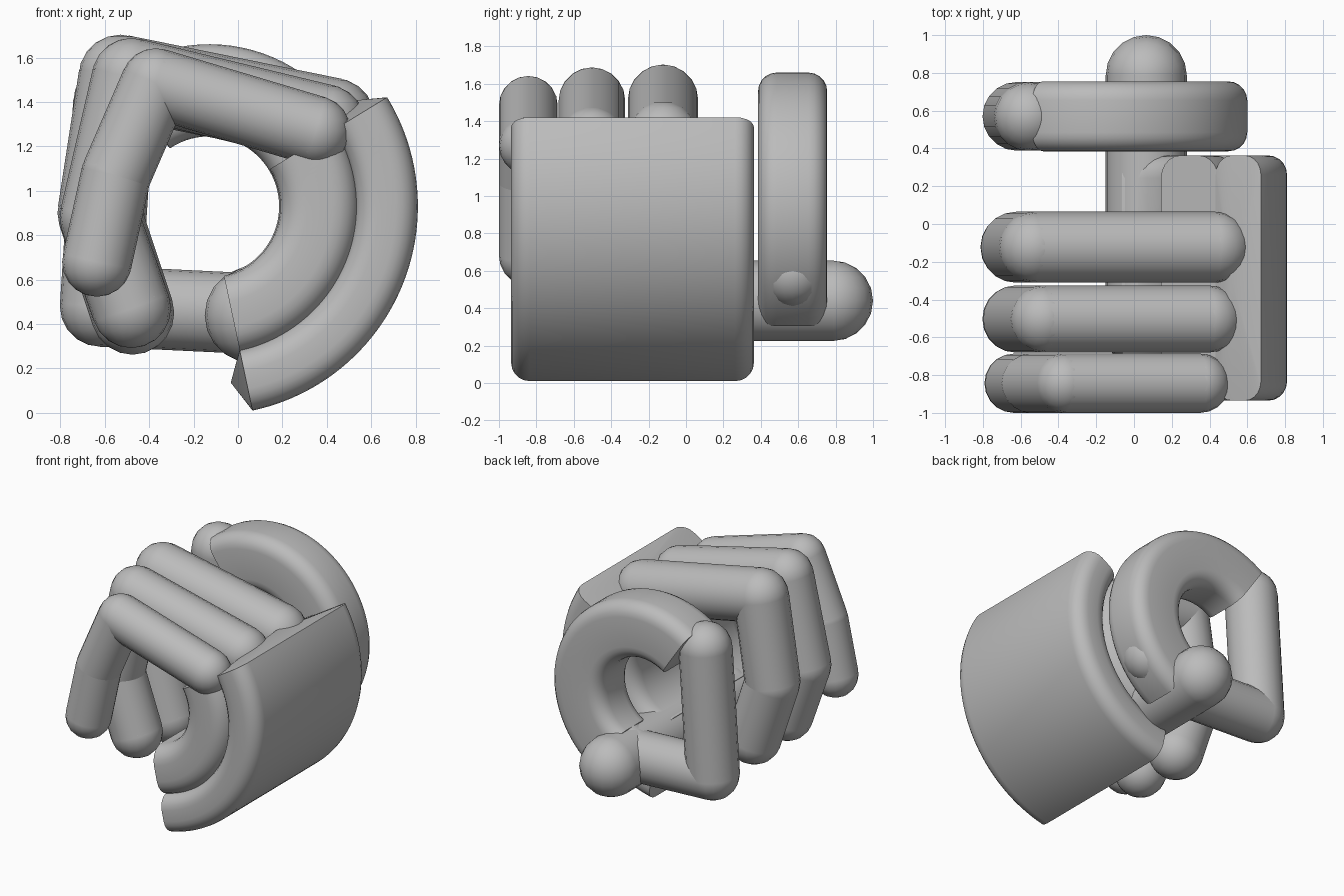
import bpy
import bmesh
from math import sin, cos, radians, pi
from mathutils import Vector, Matrix

cube = bpy.data.objects.get("Cube")
if cube:
    bpy.data.objects.remove(cube, do_unlink=True)

grey = bpy.data.materials.new("clay grey")
grey.use_nodes = True
grey.diffuse_color = (0.5, 0.5, 0.5, 1)
grey.node_tree.nodes["Principled BSDF"].inputs["Base Color"].default_value = (0.5, 0.5, 0.5, 1)

CX, CZ = -0.13, 0.93  # shared axis of the curled hand


def finish(name, bm):
    bmesh.ops.recalc_face_normals(bm, faces=bm.faces)
    mesh = bpy.data.meshes.new(name)
    bm.to_mesh(mesh)
    bm.free()
    mesh.materials.append(grey)
    obj = bpy.data.objects.new(name, mesh)
    bpy.context.collection.objects.link(obj)
    bpy.ops.object.select_all(action='DESELECT')
    bpy.context.view_layer.objects.active = obj
    obj.select_set(True)
    bpy.ops.object.shade_smooth_by_angle(angle=radians(35))
    return obj


def limb(name, points, radius):
    """Chain of round bones with ball joints."""
    bm = bmesh.new()
    points = [Vector(p) for p in points]
    for p in points:
        bmesh.ops.create_uvsphere(bm, u_segments=20, v_segments=10, radius=radius,
                                  matrix=Matrix.Translation(p))
    for a, b in zip(points, points[1:]):
        turn = (b - a).to_track_quat('Z', 'Y').to_matrix().to_4x4()
        bmesh.ops.create_cone(bm, segments=20, radius1=radius, radius2=radius,
                              depth=(b - a).length,
                              matrix=Matrix.Translation((a + b) / 2) @ turn)
    return finish(name, bm)


def rounded_profile(r0, r1, y0, y1, bevel, steps=5):
    corners = [(r1 - bevel, y1 - bevel), (r0 + bevel, y1 - bevel),
               (r0 + bevel, y0 + bevel), (r1 - bevel, y0 + bevel)]
    return [(r + bevel * cos(q * pi / 2 + i * pi / 2 / steps),
             y + bevel * sin(q * pi / 2 + i * pi / 2 / steps))
            for q, (r, y) in enumerate(corners) for i in range(steps + 1)]


def arc_body(name, r0, r1, y0, y1, bevel, start, end, point=4, steps=48):
    """Rounded bar swept round the axis, with shallow pointed ends."""
    bm = bmesh.new()

    def vert(r, y, deg):
        a = radians(deg)
        return bm.verts.new((CX + r * cos(a), y, CZ + r * sin(a)))

    profile = rounded_profile(r0, r1, y0, y1, bevel)
    rings = [[vert(r, y, start + (end - start) * i / steps) for r, y in profile]
             for i in range(steps + 1)]
    n = len(profile)
    for a, b in zip(rings, rings[1:]):
        for j in range(n):
            bm.faces.new((a[j], a[(j + 1) % n], b[(j + 1) % n], b[j]))
    for ring, deg in ((rings[0], start - point), (rings[-1], end + point)):
        tip = vert((r0 + r1) / 2, (y0 + y1) / 2, deg)
        for j in range(n):
            bm.faces.new((ring[j], ring[(j + 1) % n], tip))
    return finish(name, bm)


# Palm in two nested layers, and the ring behind it
arc_body("palm_outer", 0.66, 0.94, -0.935, 0.363, 0.1, -78, 31.5, 5)
arc_body("palm_inner", 0.32, 0.675, -0.93, 0.363, 0.12, -78, 31.5, 0)
arc_body("index_ring", 0.315, 0.73, 0.385, 0.755, 0.1, -59, 124, 3)

# Three curled fingers: base, knuckle, middle joint, tip
fingers = {
    "little_finger": (-0.843, 0.157, [(0.35, 1.27), (-0.37, 1.485), (-0.55, 1.07), (-0.635, 0.68)]),
    "ring_finger": (-0.503, 0.178, [(0.395, 1.30), (-0.48, 1.51), (-0.625, 0.88), (-0.48, 0.47)]),
    "middle_finger": (-0.123, 0.188, [(0.43, 1.32), (-0.53, 1.515), (-0.625, 0.90), (-0.475, 0.45)]),
}
for name, (y, radius, path) in fingers.items():
    limb(name, [(x, y, z) for x, z in path], radius)

# Thumb side: long bone across the heel, and the upright bone beside the ring
limb("heel_bone", [(0.065, -0.57, 0.44), (0.065, 0.785, 0.44)], 0.215)
limb("thumb", [(x, 0.57, z) for x, z in
               ((0.34, 0.59), (0.0, 0.45), (-0.62, 0.48), (-0.56, 1.40))], 0.182)
